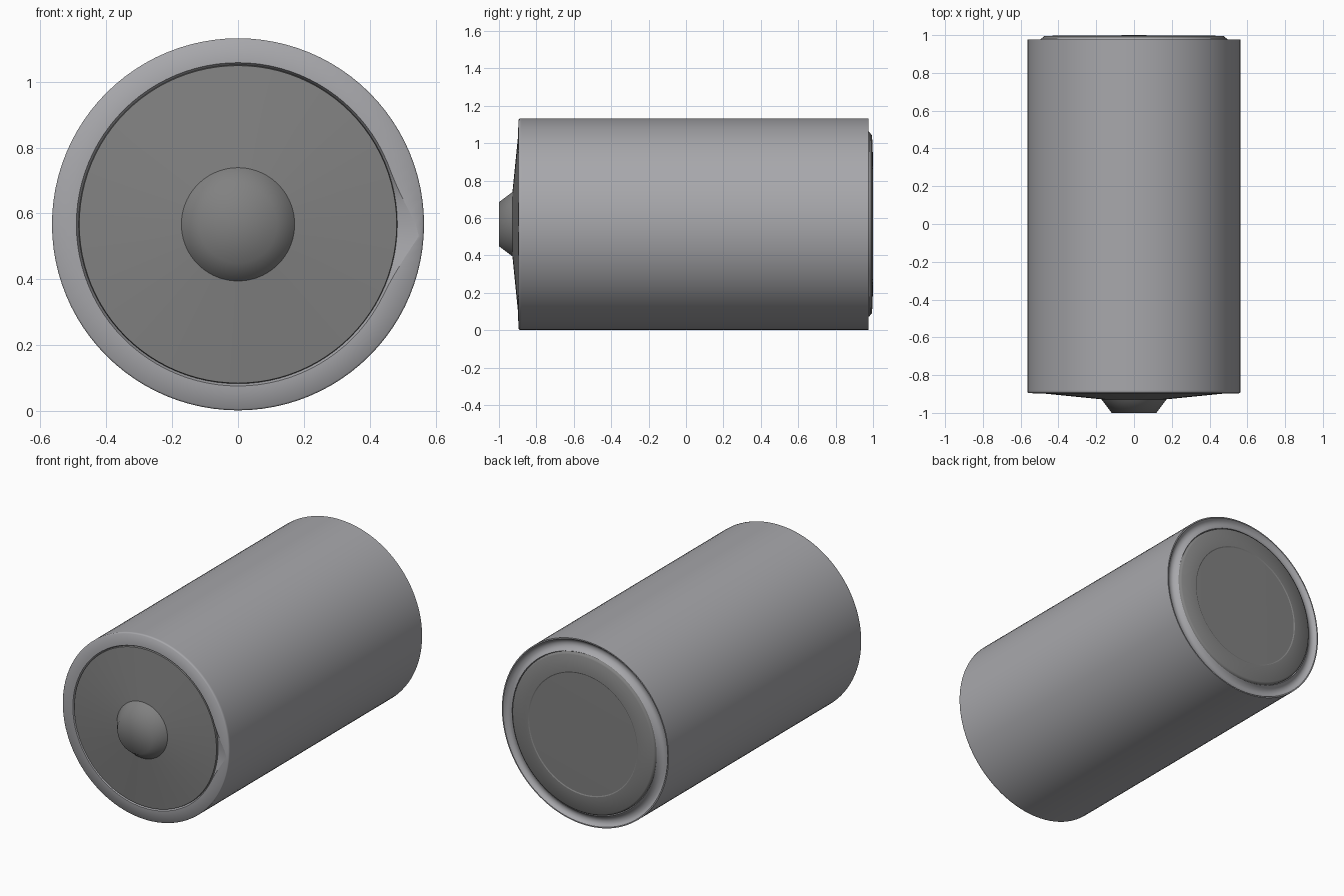
import bpy, bmesh, math

if "Cube" in bpy.data.objects:
    bpy.data.objects.remove(bpy.data.objects["Cube"])

ZC = 0.567      # height of the cylinder axis
SEG = 96


def material(name, rgb):
    m = bpy.data.materials.new(name)
    m.diffuse_color = (*rgb, 1.0)
    m.use_nodes = True
    m.node_tree.nodes["Principled BSDF"].inputs["Base Color"].default_value = m.diffuse_color
    return m


case_grey = material("light grey metal", (0.39, 0.39, 0.41))
cap_grey = material("dark grey metal", (0.22, 0.22, 0.22))


def lathe(name, profile, mat, sharp=(), warp=None):
    """Spin (radius, y) points, ordered front to back, around the y axis."""
    bm = bmesh.new()
    rings = []
    for i, (r, y) in enumerate(profile):
        if r == 0:
            rings.append([bm.verts.new((0, y, ZC))] * SEG)
            continue
        ring = []
        for j in range(SEG):
            a = 2 * math.pi * j / SEG
            rr = warp(i, r, a) if warp else r
            ring.append(bm.verts.new((rr * math.cos(a), y, ZC + rr * math.sin(a))))
        rings.append(ring)
    for p, q in zip(rings, rings[1:]):
        for j in range(SEG):
            k = (j + 1) % SEG
            corners = list(dict.fromkeys((p[j], q[j], q[k], p[k])))
            bm.faces.new(corners).smooth = True
    # crisp creases on the chosen rings
    for i in sharp:
        for j in range(SEG):
            edge = bm.edges.get((rings[i][j], rings[i][(j + 1) % SEG]))
            if edge:
                edge.smooth = False
    mesh = bpy.data.meshes.new(name)
    bm.to_mesh(mesh)
    bm.free()
    mesh.materials.append(mat)
    obj = bpy.data.objects.new(name, mesh)
    bpy.context.collection.objects.link(obj)
    return obj


def rim_notch(i, r, a):
    """Pinch the inner edge of the front rim outward on the right side."""
    if i != 1:
        return r
    d = abs((a + 0.05 + math.pi) % (2 * math.pi) - math.pi)
    return r + 0.064 * max(0.0, 1 - d / 0.4) ** 2


# Outer case with front rim, inner step and rear rolled lip
lathe("case", [
    (0.484, -0.884), (0.491, -0.898), (0.560, -0.895), (0.565, -0.890),
    (0.565, -0.880), (0.565, 0.965), (0.565, 0.976), (0.558, 0.976),
    (0.548, 0.962), (0.530, 0.955), (0.510, 0.960), (0.496, 0.975),
    (0.490, 0.984), (0.486, 0.978)],
    case_grey, sharp=(1, 6, 7, 12), warp=rim_notch)

# Slightly domed front cap
lathe("front_cap", [(0.172, -0.928), (0.482, -0.897), (0.484, -0.884)],
      cap_grey, sharp=(1,))

# Tapered contact nub
lathe("contact_nub", [(0, -1.0), (0.118, -1.0), (0.172, -0.928)], cap_grey)

# Rear plate with a shallow circular step
lathe("rear_plate", [
    (0, 1.0), (0.366, 0.996), (0.372, 0.999), (0.474, 0.995),
    (0.484, 0.988), (0.486, 0.975)][::-1], cap_grey, sharp=(3, 4))
bpy.data.objects["rear_plate"].data.update()
